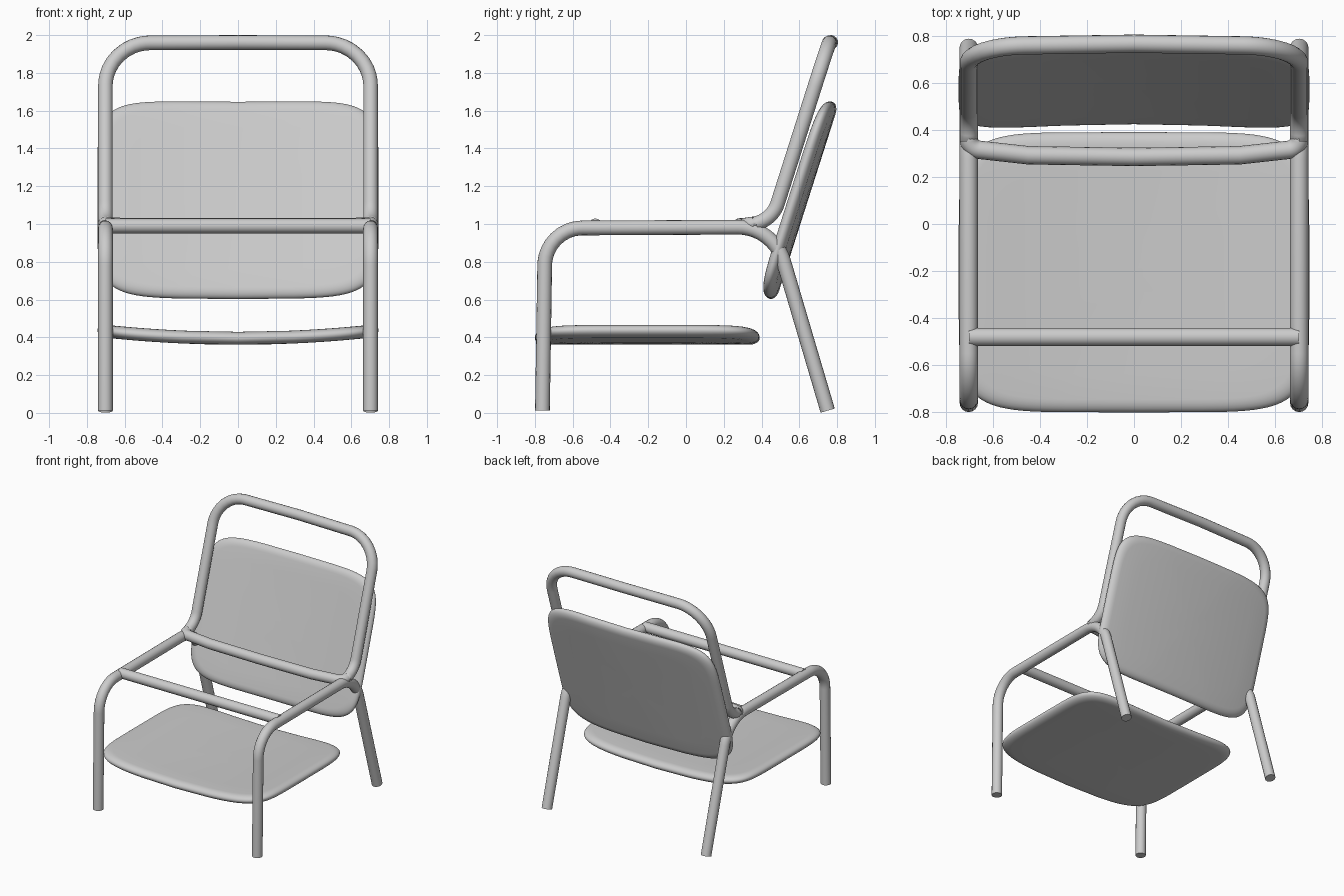
import bpy, bmesh, math
from mathutils import Vector

cube = bpy.data.objects.get("Cube")
if cube:
    bpy.data.objects.remove(cube, do_unlink=True)

grey = bpy.data.materials.new("light_grey")
grey.use_nodes = True
COLOUR = (0.6, 0.6, 0.6, 1)
grey.diffuse_color = COLOUR
grey.node_tree.nodes["Principled BSDF"].inputs["Base Color"].default_value = COLOUR

RADIUS = 0.039   # tube radius
SIDE = 0.702     # x of the side tubes


def finish(obj, angle):
    obj.data.materials.clear()
    obj.data.materials.append(grey)
    bpy.ops.object.select_all(action="DESELECT")
    obj.select_set(True)
    bpy.context.view_layer.objects.active = obj
    if obj.type == "CURVE":
        bpy.ops.object.convert(target="MESH")
    bpy.ops.object.shade_smooth_by_angle(angle=math.radians(angle))


def fillet(prev, corner, nxt, radius, steps=10):
    """Points of an arc that rounds the corner of a path."""
    a, b = (prev - corner).normalized(), (nxt - corner).normalized()
    half = a.angle(b) / 2
    centre = corner + (a + b).normalized() * radius / math.sin(half)
    reach = radius / math.tan(half)
    start, end = corner + a * reach - centre, corner + b * reach - centre
    return [centre + start.slerp_to(end, i / steps) if hasattr(start, "slerp_to")
            else centre + (start.lerp(end, i / steps)).normalized() * radius
            for i in range(steps + 1)]


def tube(name, corners, closed=False):
    """Sweep a round tube along (point, corner radius) pairs."""
    pts = [Vector(p) for p, r in corners]
    path = []
    n = len(pts)
    for i, (p, r) in enumerate(corners):
        if r:
            path += fillet(pts[i - 1], pts[i], pts[(i + 1) % n], r)
        else:
            path.append(pts[i])
    curve = bpy.data.curves.new(name, "CURVE")
    curve.dimensions = "3D"
    curve.bevel_depth = RADIUS
    curve.bevel_resolution = 6
    curve.use_fill_caps = True
    spline = curve.splines.new("POLY")
    spline.points.add(len(path) - 1)
    for sp, p in zip(spline.points, path):
        sp.co = (*p, 1)
    spline.use_cyclic_u = closed
    obj = bpy.data.objects.new(name, curve)
    bpy.context.collection.objects.link(obj)
    finish(obj, 50)


def panel(name, half_w, half_l, bend, place, half_t=0.034, edge=0.055, segs=96):
    """Cushion-edged board with a squarish outline, dished across its width."""
    # (scale of the core, outward offset, height) for each ring, top to bottom
    rings = [(s, 0, half_t) for s in (0.2, 0.4, 0.6, 0.8)]
    for i in range(13):
        t = math.pi * i / 12
        rings.append((1, edge * math.sin(t), half_t * math.cos(t)))
    rings += [(s, 0, -half_t) for s in (0.8, 0.6, 0.4, 0.2)]

    def power(v):
        return math.copysign(abs(v) ** (1 / 3), v)

    bm = bmesh.new()

    def vert(u, v, w):
        return bm.verts.new(place(u, v, w + bend * (u / half_w) ** 2))

    loops = []
    for scale, out, w in rings:
        a = (half_w - edge) * scale + out
        b = (half_l - edge) * scale + out
        angles = [2 * math.pi * k / segs for k in range(segs)]
        loops.append([vert(a * power(math.cos(t)), b * power(math.sin(t)), w) for t in angles])
    for lo, hi in zip(loops, loops[1:]):
        for k in range(segs):
            j = (k + 1) % segs
            bm.faces.new((lo[k], lo[j], hi[j], hi[k]))
    for loop, w in ((loops[0], half_t), (loops[-1], -half_t)):
        middle = vert(0, 0, w)
        for k in range(segs):
            bm.faces.new((loop[k], loop[(k + 1) % segs], middle))
    bmesh.ops.recalc_face_normals(bm, faces=bm.faces)
    mesh = bpy.data.meshes.new(name)
    bm.to_mesh(mesh)
    bm.free()
    obj = bpy.data.objects.new(name, mesh)
    bpy.context.collection.objects.link(obj)
    finish(obj, 60)


# Side frames: front leg, arm and raked back leg in one bent tube
for side, sign in (("left", 1), ("right", -1)):
    x = SIDE * sign
    tube(side + "_leg_and_arm", [
        ((x, -0.76, 0.012), 0), ((x, -0.745, 0.978), 0.2),
        ((x, 0.463, 0.984), 0.25), ((x, 0.75, 0.012), 0)])

# Front crossbar between the arms
tube("front_crossbar", [((-SIDE, -0.48, 0.99), 0), ((SIDE, -0.48, 0.99), 0)])

# Closed back loop: half of the path, then its mirror image
half = [((0, 0.285, 0.992), 0), ((0.45, 0.292, 0.992), 0),
        ((SIDE, 0.32, 0.995), 0.05), ((SIDE, 0.455, 1.015), 0.16),
        ((SIDE, 0.755, 1.958), 0.24), ((0, 0.766, 1.961), 0)]
mirrored = [((-p[0], p[1], p[2]), r) for p, r in reversed(half[1:-1])]
tube("back_loop", half + mirrored, closed=True)

# Seat board
panel("seat", 0.745, 0.595, 0.042,
      lambda u, v, w: (u, -0.205 + v, 0.395 + w))

# Backrest board, leaning back with its sides curving forward
LEAN = math.radians(17.7)
COS, SIN = math.cos(LEAN), math.sin(LEAN)
panel("backrest", 0.745, 0.547, 0.04,
      lambda u, v, w: (u, 0.61 + v * SIN - w * COS, 1.125 + v * COS + w * SIN))
